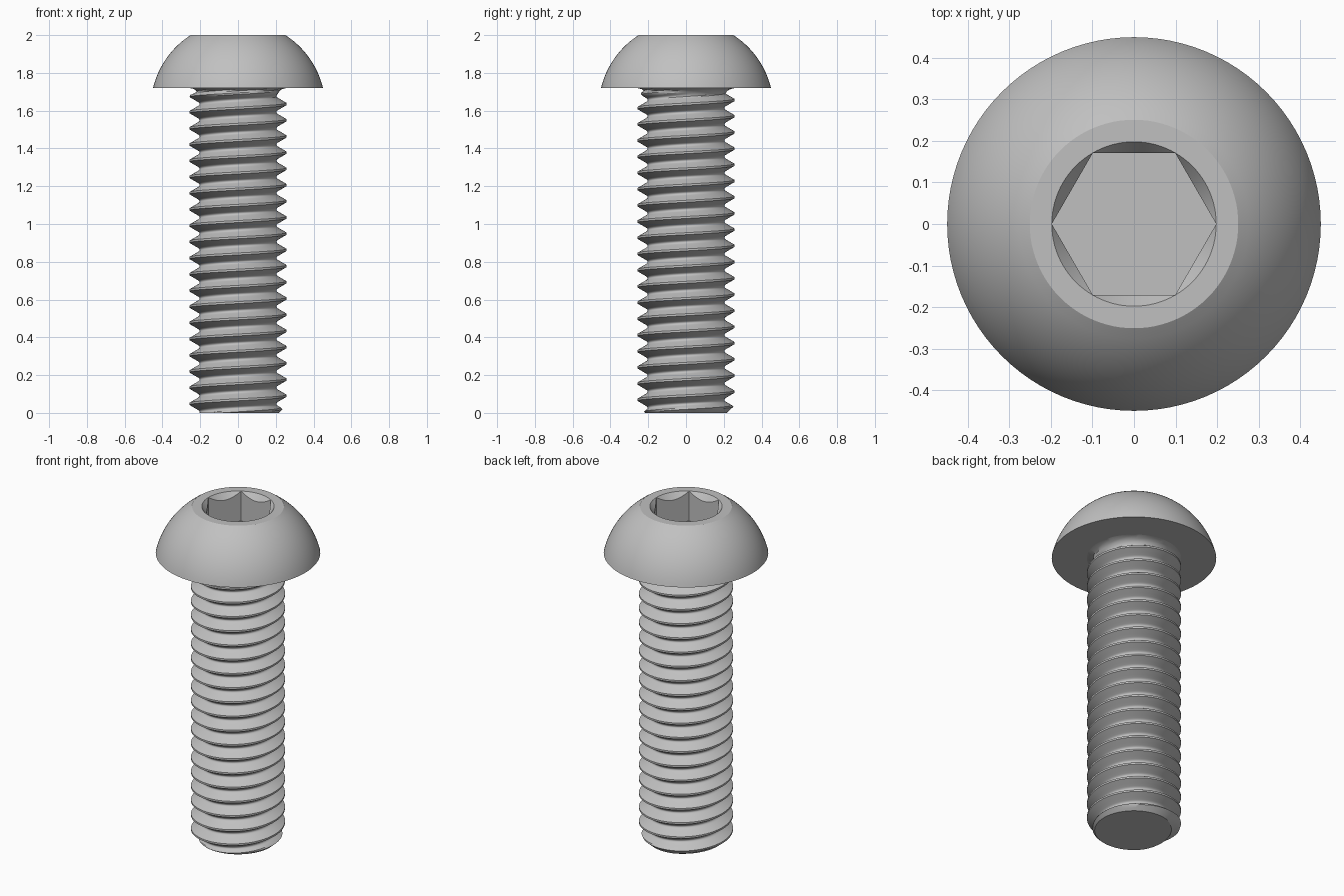
import bpy, bmesh
from math import sin, cos, pi, sqrt

cube = bpy.data.objects.get("Cube")
if cube:
    bpy.data.objects.remove(cube)

SIDES = 96          # columns around the axis, divisible by six
SEAT = 1.72         # underside of the head
PITCH = 0.0858
CREST, ROOT = 0.257, 0.203

steel = bpy.data.materials.new("grey_steel")
steel.use_nodes = True
grey = (0.53, 0.53, 0.53, 1)
steel.diffuse_color = grey
steel.node_tree.nodes["Principled BSDF"].inputs["Base Color"].default_value = grey


def finish(name, bm):
    """Weld, orient and shade a bmesh, then link it as an object."""
    bmesh.ops.remove_doubles(bm, verts=bm.verts, dist=1e-5)
    bmesh.ops.holes_fill(bm, edges=[e for e in bm.edges if e.is_boundary], sides=0)
    bmesh.ops.recalc_face_normals(bm, faces=bm.faces)
    mesh = bpy.data.meshes.new(name)
    bm.to_mesh(mesh)
    bm.free()
    mesh.materials.append(steel)
    obj = bpy.data.objects.new(name, mesh)
    bpy.context.collection.objects.link(obj)
    bpy.ops.object.select_all(action='DESELECT')
    obj.select_set(True)
    bpy.context.view_layer.objects.active = obj
    bpy.ops.object.shade_smooth_by_angle(angle=pi / 6)
    return obj


# Button head: spherical dome, flat top and hexagonal socket, as stacked rings
def dome_ring(t):
    centre, radius = SEAT - 0.109, 0.463
    z = SEAT + (2 - SEAT) * t
    r = sqrt(radius ** 2 - (z - centre) ** 2)
    return lambda a: (r, z)


SOCKET = 0.198


def hex_radius(a):
    return SOCKET * cos(pi / 6) / cos((a % (pi / 3)) - pi / 6)


rings = [dome_ring(i / 16) for i in range(17)]
rings.append(lambda a: (SOCKET, 2))                                           # socket rim
rings.append(lambda a: (hex_radius(a), 2 - 1.35 * (SOCKET - hex_radius(a))))  # countersink
rings.append(lambda a: (hex_radius(a), 1.82))                                 # socket floor

bm = bmesh.new()
loops = []
for ring in rings:
    loop = []
    for j in range(SIDES):
        a = 2 * pi * j / SIDES
        r, z = ring(a)
        loop.append(bm.verts.new((r * cos(a), r * sin(a), z)))
    loops.append(loop)
for low, high in zip(loops, loops[1:]):
    for j in range(SIDES):
        k = (j + 1) % SIDES
        bm.faces.new((low[j], low[k], high[k], high[j]))
finish("button_head", bm)

# Thread section: half profile as (distance from crest in pitches, radius)
profile = [(0, CREST), (0.0625, CREST), (0.36, 0.213), (0.41, 0.2068),
           (0.46, 0.2037), (0.5, ROOT)]
half = [0.0625, 0.16, 0.26, 0.36, 0.41, 0.46]
steps = [-0.5] + [-d for d in reversed(half)] + half
START = 0.005       # crest height on the +x side


def thread_radius(a, z):
    turn = (z - START) / PITCH - a / (2 * pi)
    d = abs(turn - round(turn))
    r = ROOT
    for (d0, r0), (d1, r1) in zip(profile, profile[1:]):
        if d0 <= d <= d1:
            r = r0 + (r1 - r0) * (d - d0) / (d1 - d0)
            break
    # run out below the head, fillet into the head, chamfer at the tip
    fade = min(1, max(0, (SEAT - z) / 0.04))
    r = ROOT + (r - ROOT) * fade
    t = min(1, max(0, (z - SEAT + 0.055) / 0.055))
    r = max(r, ROOT + 0.055 * (1 - sqrt(1 - t * t)))
    return min(r, 0.215 + 1.1 * z)


# Threaded shank: rows follow the helix, so the last column joins one turn up
bm = bmesh.new()
turns = [k + d for k in range(-2, 23) for d in steps]
grid = []
for j in range(SIDES):
    a = 2 * pi * j / SIDES
    column = []
    for f in turns:
        z = min(SEAT, max(0, START + PITCH * (f + j / SIDES)))
        r = thread_radius(a, z)
        column.append(bm.verts.new((r * cos(a), r * sin(a), z)))
    grid.append(column)
per_turn = len(steps)
for j in range(SIDES):
    k = (j + 1) % SIDES
    shift = per_turn if k == 0 else 0
    for i in range(len(turns) - 1 - shift):
        quad = (grid[j][i], grid[k][i + shift], grid[k][i + 1 + shift], grid[j][i + 1])
        if len({round(v.co.z, 6) for v in quad}) > 1:
            bm.faces.new(quad)
finish("threaded_shank", bm)
